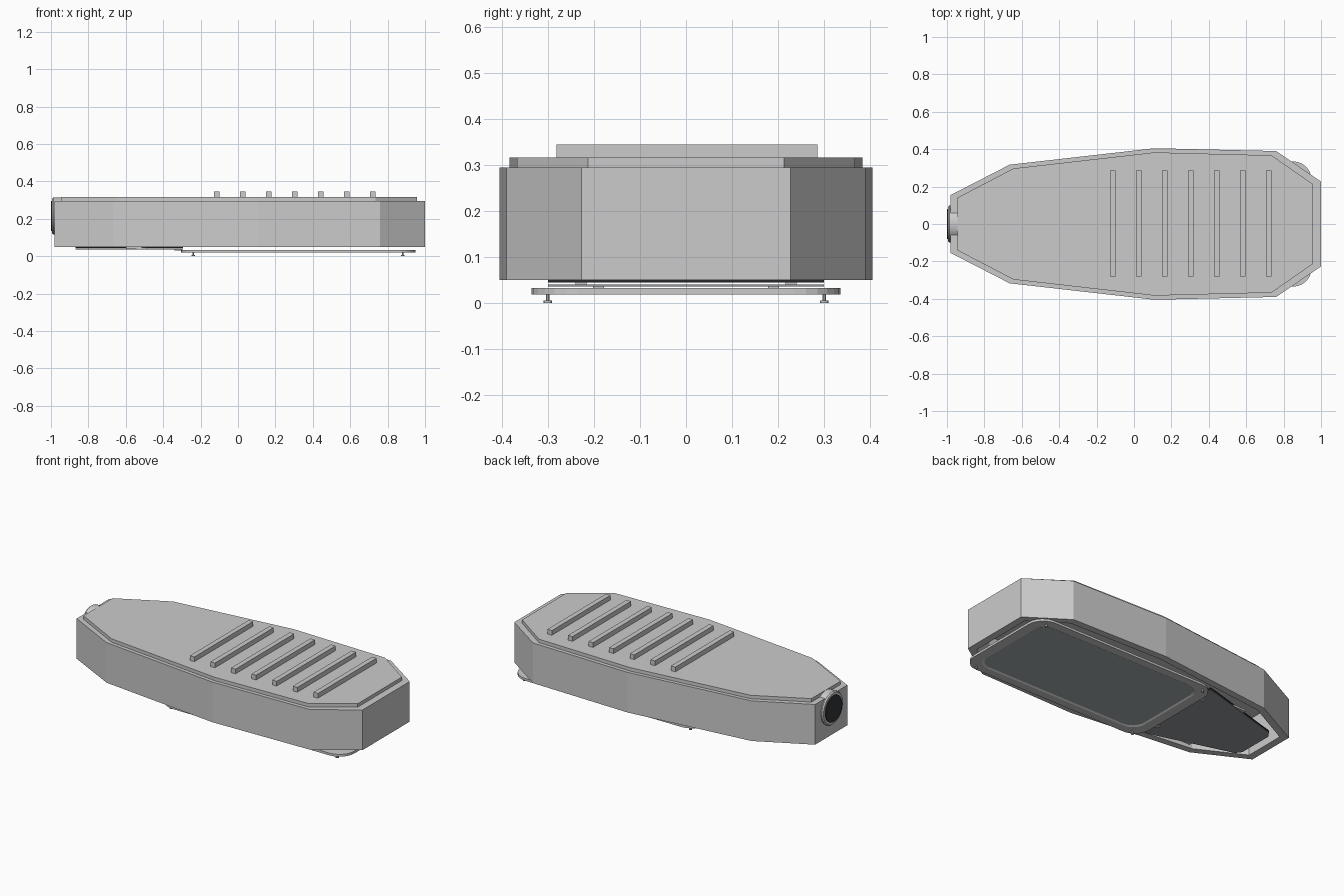
import bpy, bmesh, math

if "Cube" in bpy.data.objects:
    bpy.data.objects.remove(bpy.data.objects["Cube"])


def finish(name, bm, color=None, smooth=False):
    bmesh.ops.recalc_face_normals(bm, faces=bm.faces)
    mesh = bpy.data.meshes.new(name)
    bm.to_mesh(mesh)
    bm.free()
    ob = bpy.data.objects.new(name, mesh)
    bpy.context.collection.objects.link(ob)
    if color:
        mat = bpy.data.materials.new(name + "_paint")
        mat.diffuse_color = color
        mat.use_nodes = True
        mat.node_tree.nodes["Principled BSDF"].inputs["Base Color"].default_value = mat.diffuse_color
        mesh.materials.append(mat)
    if smooth:
        bpy.ops.object.select_all(action='DESELECT')
        bpy.context.view_layer.objects.active = ob
        ob.select_set(True)
        bpy.ops.object.shade_smooth_by_angle()
    return ob


def mirrored(half):
    return half + [(x, -y) for x, y in reversed(half)]


def rounded_rect(x0, x1, y, r, n=6):
    pts = []
    for cx, cy, a in ((x1 - r, y - r, 0), (x0 + r, y - r, 90),
                      (x0 + r, r - y, 180), (x1 - r, r - y, 270)):
        for i in range(n + 1):
            t = math.radians(a + 90 * i / n)
            pts.append((cx + r * math.cos(t), cy + r * math.sin(t)))
    return pts


def skin(name, rings, cap=True, closed=False, color=None):
    """Bridge successive (outline, z) rings."""
    bm = bmesh.new()
    loops = [[bm.verts.new((x, y, z)) for x, y in pts] for pts, z in rings]
    pairs = list(zip(loops, loops[1:]))
    if closed:
        pairs.append((loops[-1], loops[0]))
    for a, b in pairs:
        for i in range(len(a)):
            j = (i + 1) % len(a)
            bm.faces.new((a[i], a[j], b[j], b[i]))
    if cap:
        bm.faces.new(loops[0])
        bm.faces.new(loops[-1])
    return finish(name, bm, color)


def box(name, x, y, z0, z1, sx, sy):
    skin(name, [([(x - sx / 2, y - sy / 2), (x + sx / 2, y - sy / 2),
                  (x + sx / 2, y + sy / 2), (x - sx / 2, y + sy / 2)], z) for z in (z0, z1)])


def lathe(name, profile, axis, centre, n=32, color=None):
    """Spin a closed (radius, height) profile round the x or z axis."""
    bm = bmesh.new()
    rings = []
    for r, h in profile:
        ring = []
        for i in range(n):
            c, s = r * math.cos(math.tau * i / n), r * math.sin(math.tau * i / n)
            p = (h, c, s) if axis == 'x' else (c, s, h)
            ring.append(bm.verts.new([a + b for a, b in zip(p, centre)]))
        rings.append(ring)
    for a, b in zip(rings, rings[1:]):
        for i in range(n):
            bm.faces.new((a[i], a[(i + 1) % n], b[(i + 1) % n], b[i]))
    bm.faces.new(rings[0])
    bm.faces.new(rings[-1])
    finish(name, bm, color, smooth=True)


# Housing: tapered shell, open underneath
outer = mirrored([(-0.98, 0.155), (-0.665, 0.317), (0.11, 0.405), (0.76, 0.39), (1.0, 0.227)])
inner = mirrored([(-0.935, 0.13), (-0.65, 0.278), (0.11, 0.362), (0.745, 0.348), (0.955, 0.205)])
skin("housing", [(inner, 0.275), (inner, 0.05), (outer, 0.05), (outer, 0.295)])

# Raised top plate and cooling ribs
top = mirrored([(-0.945, 0.14), (-0.645, 0.297), (0.11, 0.383), (0.735, 0.367), (0.957, 0.213)])
skin("top_plate", [(top, 0.295), (top, 0.316)])
for i in range(7):
    box(f"cooling_rib_{i + 1}", -0.113 + i * 0.139, 0.002, 0.314, 0.345, 0.03, 0.566)

# Pole socket at the narrow end
lathe("pole_socket", [(0.1, -0.94), (0.1, -0.986), (0.094, -0.994), (0.078, -0.994), (0.078, -0.985)],
      'x', (0, 0, 0.215))
lathe("socket_bore", [(0.08, -0.98), (0.08, -0.999)], 'x', (0, 0, 0.215),
      color=(0.03, 0.035, 0.04, 1))

# Lens frame with lip and recessed panel
f_out = rounded_rect(-0.305, 0.95, 0.335, 0.1)
f_in = rounded_rect(-0.235, 0.885, 0.275, 0.08)
lip = rounded_rect(-0.245, 0.895, 0.285, 0.085)
skin("lens_frame", [(f_out, 0.033), (f_out, 0.019), (lip, 0.019), (f_in, 0.024), (f_in, 0.033)],
     cap=False, closed=True)
lens = rounded_rect(-0.24, 0.89, 0.28, 0.08)
skin("lens_panel", [(lens, 0.024), (lens, 0.032)], color=(0.4, 0.43, 0.45, 1))

# Frame screws
for x in (-0.24, 0.88):
    for y in (-0.3, 0.3):
        lathe("frame_screw", [(0.009, 0.0), (0.009, 0.006), (0.004, 0.006), (0.004, 0.022)],
              'z', (x, y, 0), n=12)

# Service hatch, seal, hinges and clips
hatch = mirrored([(-0.87, 0.11), (-0.845, 0.145), (-0.36, 0.285), (-0.295, 0.3)])
seal_in = mirrored([(-0.85, 0.1), (-0.83, 0.13), (-0.36, 0.265), (-0.31, 0.28)])
skin("service_hatch", [(hatch, 0.036), (hatch, 0.041)], color=(0.3, 0.32, 0.34, 1))
skin("hatch_seal", [(hatch, 0.045), (hatch, 0.051), (seal_in, 0.051), (seal_in, 0.045)],
     cap=False, closed=True, color=(0.02, 0.02, 0.025, 1))
for s in (-1, 1):
    box("hatch_hinge", -0.545, s * 0.228, 0.039, 0.05, 0.11, 0.024)
    box("hatch_clip", -0.32, s * 0.19, 0.03, 0.038, 0.04, 0.024)
